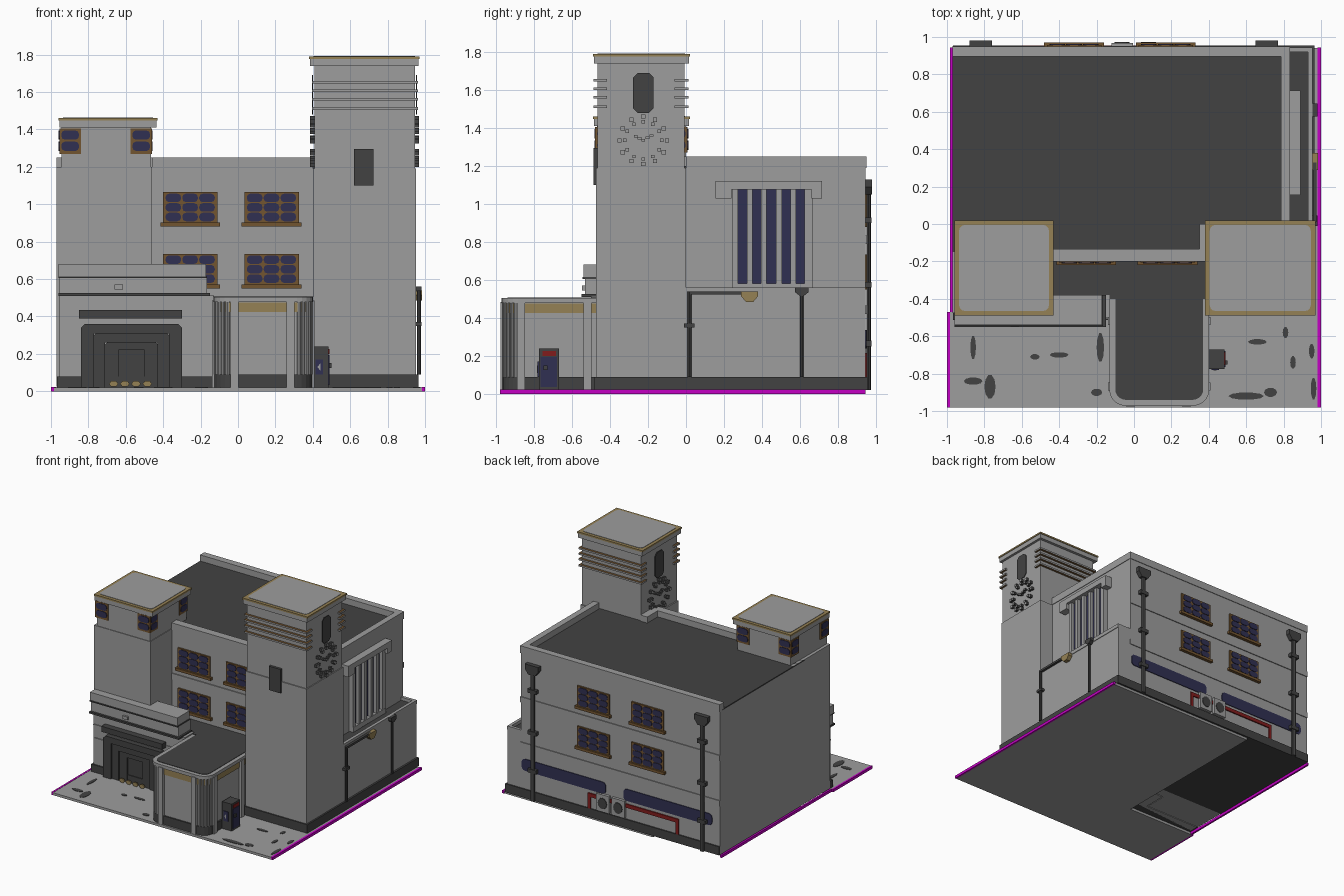
import bpy, bmesh, math

cube = bpy.data.objects.get("Cube")
if cube:
    bpy.data.objects.remove(cube, do_unlink=True)


def material(name, rgb):
    m = bpy.data.materials.new(name)
    m.use_nodes = True
    m.diffuse_color = (*rgb, 1)
    m.node_tree.nodes["Principled BSDF"].inputs["Base Color"].default_value = (*rgb, 1)
    return m


LIGHT = material("light_grey", (0.34, 0.34, 0.34))
DARK = material("dark_grey", (0.055, 0.055, 0.055))
TAN = material("tan", (0.30, 0.22, 0.09))
BROWN = material("brown", (0.17, 0.09, 0.03))
NAVY = material("navy", (0.03, 0.03, 0.085))
MAGENTA = material("magenta", (0.55, 0.0, 0.55))
RED = material("red", (0.22, 0.012, 0.012))


def prism(name, pts, axis, a, b, mat, mat2=None, rule=None):
    """Extrude a 2D outline along an axis; rule(normal) picks faces for mat2."""
    place = {"x": lambda u, v, d: (d, u, v), "y": lambda u, v, d: (u, d, v),
             "z": lambda u, v, d: (u, v, d)}[axis]
    bm = bmesh.new()
    lo = [bm.verts.new(place(u, v, a)) for u, v in pts]
    hi = [bm.verts.new(place(u, v, b)) for u, v in pts]
    bm.faces.new(lo)
    bm.faces.new(hi)
    for i in range(len(pts)):
        j = (i + 1) % len(pts)
        bm.faces.new((lo[i], lo[j], hi[j], hi[i]))
    bmesh.ops.recalc_face_normals(bm, faces=bm.faces)
    bm.normal_update()
    if rule:
        for f in bm.faces:
            f.material_index = int(rule(f.normal))
    me = bpy.data.meshes.new(name)
    bm.to_mesh(me)
    bm.free()
    me.materials.append(mat)
    if mat2:
        me.materials.append(mat2)
    ob = bpy.data.objects.new(name, me)
    bpy.context.collection.objects.link(ob)
    return ob


def box(name, x0, x1, y0, y1, z0, z1, mat, mat2=None, rule=None):
    return prism(name, [(x0, y0), (x1, y0), (x1, y1), (x0, y1)], "z", z0, z1, mat, mat2, rule)


def rounded(u0, u1, v0, v1, r, n=3):
    pts = []
    for cu, cv, s in ((u1 - r, v1 - r, 0), (u0 + r, v1 - r, 90), (u0 + r, v0 + r, 180), (u1 - r, v0 + r, 270)):
        for k in range(n + 1):
            t = math.radians(s + 90 * k / n)
            pts.append((cu + r * math.cos(t), cv + r * math.sin(t)))
    return pts


def disc(cu, cv, ru, rv, n=10):
    return [(cu + ru * math.cos(2 * math.pi * k / n), cv + rv * math.sin(2 * math.pi * k / n)) for k in range(n)]


# Ground slab, magenta side edges and stains
box("pavement", -0.985, 0.985, -0.98, -0.47, 0, 0.02, LIGHT)
box("side_slab", -0.36, 0.985, -0.47, 0.94, 0, 0.02, LIGHT)
box("right_edge", 0.982, 1.0, -0.98, 0.945, 0, 0.022, MAGENTA)
box("left_edge_front", -1.0, -0.985, -0.98, -0.47, 0, 0.022, MAGENTA)
box("left_edge_back", -0.985, -0.97, -0.47, 0.945, 0, 0.022, MAGENTA)
for x, y, w, h in ((-0.86, -0.66, .03, .13), (-0.86, -0.84, .10, .04), (-0.77, -0.87, .06, .13), (-0.53, -0.71, .05, .03),
                   (-0.4, -0.7, .1, .03), (-0.18, -0.66, .04, .16), (-0.2, -0.9, .06, .04), (0.6, -0.92, .19, .04),
                   (0.73, -0.9, .07, .05), (0.66, -0.63, .1, .03), (0.81, -0.58, .03, .06), (0.85, -0.74, .03, .07),
                   (0.95, -0.68, .03, .08), (0.96, -0.88, .03, .12)):
    prism("stain", disc(x, y, w / 2, h / 2), "z", 0.02, 0.023, DARK)

# Main block, low side wing, roofs and parapets
box("main_block", -0.97, 0.83, -0.195, 0.945, 0.025, 1.19, LIGHT)
box("main_roof", -0.97, 0.80, -0.15, 0.92, 1.19, 1.2, DARK)
box("side_wing", 0.80, 0.95, -0.02, 0.945, 0.025, 0.53, LIGHT)
box("side_wing_roof", 0.83, 0.94, 0, 0.92, 0.53, 0.535, DARK)
box("side_wing_rim", 0.93, 0.955, 0, 0.945, 0.53, 0.56, LIGHT)
box("side_wing_back_rim", 0.83, 0.93, 0.92, 0.945, 0.53, 0.56, LIGHT)
box("front_parapet", -0.46, 0.40, -0.2, -0.135, 1.19, 1.25, LIGHT)
box("inner_parapet", 0.35, 0.41, -0.14, 0.0, 1.19, 1.25, LIGHT)
box("right_parapet", 0.785, 0.835, 0, 0.95, 1.19, 1.25, LIGHT)
box("back_parapet", -0.97, 0.835, 0.895, 0.95, 1.19, 1.25, LIGHT)
box("main_plinth", -0.968, 0.965, -0.1, 0.955, 0.02, 0.09, DARK)
box("front_band", -0.46, 0.40, -0.203, -0.19, 0.79, 0.84, LIGHT)
for z in (0.42, 0.79):
    box("back_band", -0.97, 0.832, 0.94, 0.952, z, z + 0.045, LIGHT)


# Windows with rounded panes
def window(x0, z0, y, s):
    def b(n, xa, xb, d, za, zb):
        box(n, xa, xb, min(y, y + s * d), max(y, y + s * d), za, zb, BROWN)
    b("window_frame", x0, x0 + 0.29, 0.012, z0, z0 + 0.185)
    b("window_sill", x0 - 0.015, x0 + 0.305, 0.025, z0, z0 + 0.022)
    for i in range(3):
        for j in range(3):
            u, v = x0 + 0.012 + i * 0.09, z0 + 0.029 + j * 0.051
            prism("window_pane", rounded(u, u + 0.084, v, v + 0.046, 0.02, 2), "y", y + s * 0.008, y + s * 0.017, NAVY)


for z in (0.55, 0.88):
    for x in (-0.40, 0.035):
        window(x, z, -0.195, -1)
    for x in (-0.465, 0.025):
        window(x, z, 0.945, 1)


# Tower caps with a tan border
def cap(x0, x1, y0, y1, z):
    box("cap", x0 + 0.005, x1 - 0.005, y0 + 0.005, y1 - 0.005, z, z + 0.042, LIGHT)
    box("cap_border", x0, x1, y0, y1, z + 0.037, z + 0.05, TAN)
    prism("cap_top", rounded(x0 + 0.025, x1 - 0.025, y0 + 0.025, y1 - 0.025, 0.03), "z", z + 0.05, z + 0.053, LIGHT)


# Left tower with corner windows
box("left_tower", -0.97, -0.46, -0.475, 0, 0.025, 1.2, LIGHT)
box("left_tower_top", -0.945, -0.465, -0.47, 0, 1.2, 1.41, LIGHT)
cap(-0.96, -0.43, -0.49, 0.02, 1.41)
for xa, xb in ((-0.955, -0.845), (-0.575, -0.465)):
    for ya, yb in ((-0.478, -0.375), (-0.095, 0.008)):
        box("corner_window_frame", xa, xb + 0.005, ya, yb, 1.27, 1.405, BROWN)
        for v in (1.285, 1.345):
            prism("corner_pane_y", rounded(xa + 0.01, xb - 0.005, v, v + 0.05, 0.02, 2), "y", ya - 0.004, yb + 0.004, NAVY)
            prism("corner_pane_x", rounded(ya + 0.01, yb - 0.01, v, v + 0.05, 0.02, 2), "x", xa - 0.004, xb + 0.009, NAVY)

# Right clock tower
box("clock_tower", 0.40, 0.952, -0.475, 0, 0.025, 1.19, LIGHT)
box("clock_tower_top", 0.41, 0.945, -0.467, -0.008, 1.19, 1.74, LIGHT)
box("clock_tower_plinth", 0.398, 0.965, -0.485, 0, 0.02, 0.09, DARK)
cap(0.38, 0.97, -0.49, 0.02, 1.74)
flat = lambda n: abs(n.z) > 0.5
for z in (1.505, 1.555, 1.6, 1.645):
    for ya, yb, yc, yd in ((-0.487, -0.46, -0.46, -0.415), (-0.015, 0.012, -0.06, -0.015)):
        box("tower_fin", 0.395, 0.962, ya, yb, z, z + 0.014, LIGHT, BROWN, flat)
        for xa, xb in ((0.395, 0.42), (0.935, 0.962)):
            box("tower_fin_return", xa, xb, yc, yd, z, z + 0.014, LIGHT, BROWN, flat)
box("tower_plaque", 0.62, 0.725, -0.488, -0.46, 1.10, 1.295, DARK)

# Clock marks, hands and grille on both tower sides
edge = lambda n: abs(n.x) < 0.5
for xa, xb in ((0.385, 0.412), (0.943, 0.968)):
    prism("tower_grille", rounded(-0.28, -0.17, 1.48, 1.69, 0.025, 1), "x", xa + 0.01, xb - 0.01, DARK)
    for k in range(12):
        t = k * math.pi / 6
        for r, w in ((0.125, 0.011), (0.098, 0.009)):
            cy, cz = -0.225 + r * math.sin(t), 1.335 + r * math.cos(t)
            box("clock_mark", xa, xb, cy - w, cy + w, cz - w, cz + w, LIGHT, DARK, edge)
    for k, (dy, dz) in enumerate(((0, 0), (0.022, 0.012), (0.044, 0.024), (-0.02, 0.01), (-0.04, 0.02))):
        box("clock_hand", xa, xb, -0.235 + dy, -0.215 + dy, 1.33 + dz, 1.343 + dz, LIGHT, DARK, edge)

# Entrance on the left: wall, layered sign fascia, stepped doorway
box("entrance_wall", -0.955, -0.13, -0.50, -0.38, 0.02, 0.515, LIGHT)
box("entrance_plinth", -0.968, -0.13, -0.512, -0.38, 0.02, 0.08, DARK)
box("fascia_shadow_line", -0.96, -0.15, -0.55, -0.38, 0.51, 0.525, DARK)
box("fascia_lower", -0.955, -0.165, -0.532, -0.38, 0.525, 0.605, LIGHT)
box("fascia_line", -0.96, -0.165, -0.545, -0.38, 0.605, 0.615, DARK)
box("fascia_upper", -0.96, -0.17, -0.54, -0.38, 0.615, 0.68, LIGHT)
box("fascia_badge", -0.66, -0.615, -0.548, -0.53, 0.545, 0.57, LIGHT)
box("entrance_moulding", -0.955, -0.13, -0.507, -0.49, 0.40, 0.408, LIGHT)
box("door_canopy", -0.85, -0.30, -0.55, -0.49, 0.39, 0.435, DARK)
for a, top, y in ((0, 0.36, -0.54), (0.06, 0.31, -0.527), (0.13, 0.27, -0.515)):
    xa, xb, w = -0.84 + a, -0.30 - a, 0.07
    arch = [(xa, 0.02), (xa, top - 0.02), (xa + 0.02, top), (xb - 0.02, top), (xb, top - 0.02), (xb, 0.02),
            (xb - w, 0.02), (xb - w, top - 0.05), (xa + w, top - 0.05), (xa + w, 0.02)]
    prism("door_surround", arch, "y", y, -0.49, DARK)
box("door_panel", -0.66, -0.48, -0.506, -0.49, 0.02, 0.25, DARK)
for x in (-0.68, -0.62, -0.56, -0.5):
    prism("door_litter", disc(x + 0.015, 0.04, 0.025, 0.018, 6), "y", -0.55, -0.54, TAN)
for x in (-0.945, -0.28):
    box("wall_panel", x, x + 0.085, -0.508, -0.49, 0.16, 0.30, LIGHT)


# Central porch with fluted rounded corners
def porch_outline(d):
    pts = [(0.385 + d, -0.2), (-0.115 - d, -0.2)]
    for cx, s in ((-0.045, 180), (0.315, 270)):
        for k in range(6):
            t = math.radians(s + 18 * k)
            pts.append((cx + (0.07 + d) * math.cos(t), -0.885 + (0.07 + d) * math.sin(t)))
    return pts


prism("porch_walls", porch_outline(0), "z", 0.02, 0.48, LIGHT)
prism("porch_plinth", porch_outline(0.012), "z", 0.02, 0.09, DARK)
prism("porch_frieze", porch_outline(0.006), "z", 0.425, 0.475, TAN)
prism("porch_rim", porch_outline(0.017), "z", 0.478, 0.505, LIGHT)
prism("porch_roof", porch_outline(-0.015), "z", 0.505, 0.508, DARK)
box("link_roof_base", -0.45, 0.40, -0.4, -0.19, 0.02, 0.48, LIGHT)
box("link_roof", -0.45, 0.40, -0.4, -0.195, 0.48, 0.508, DARK)
box("porch_left_return", -0.165, -0.11, -0.50, -0.42, 0.02, 0.505, LIGHT)
for cx, s in ((-0.045, 180), (0.315, 270)):
    for k in range(5):
        t = math.radians(s + 9 + 18 * k)
        prism("corner_flute", disc(cx + 0.073 * math.cos(t), -0.885 + 0.073 * math.sin(t), 0.01, 0.01, 8), "z", 0.09, 0.49, LIGHT)
for x in (-0.04, 0.26):
    box("front_pilaster", x, x + 0.043, -0.978, -0.94, 0.02, 0.485, LIGHT)
for y in (-0.89, -0.54):
    for x in (-0.138, 0.37):
        box("side_pilaster", x, x + 0.038, y, y + 0.042, 0.02, 0.485, LIGHT)

# Kiosk beside the porch
box("kiosk_body", 0.40, 0.485, -0.775, -0.67, 0.02, 0.24, DARK)
box("kiosk_side_panel", 0.48, 0.489, -0.765, -0.68, 0.035, 0.195, NAVY)
box("kiosk_red_strip", 0.48, 0.489, -0.755, -0.685, 0.2, 0.225, RED)
box("kiosk_front_panel", 0.415, 0.455, -0.781, -0.77, 0.09, 0.17, NAVY)
prism("kiosk_emblem", [(0.425, 0.13), (0.44, 0.11), (0.44, 0.15)], "y", -0.784, -0.78, LIGHT)
box("kiosk_handle", 0.48, 0.5, -0.75, -0.73, 0.125, 0.15, DARK)

# Tall slit window on the upper side wall
box("slit_window_glass", 0.82, 0.84, 0.25, 0.66, 0.57, 1.08, NAVY)
for y, w in ((0.245, 0.03), (0.32, 0.03), (0.395, 0.03), (0.475, 0.03), (0.55, 0.03), (0.625, 0.04)):
    box("slit_window_mullion", 0.82, 0.868, y, y + w, 0.54, 1.08, LIGHT)
box("slit_window_sill", 0.82, 0.87, 0.245, 0.665, 0.54, 0.58, LIGHT)
box("slit_window_lintel", 0.82, 0.89, 0.155, 0.715, 1.075, 1.12, LIGHT)
for y in (0.155, 0.66):
    box("lintel_end", 0.82, 0.89, y, y + 0.055 + 0.03 * (y < 0.3), 1.03, 1.08, LIGHT)

# Side wall pipes and lamp
prism("side_pipe", disc(0.967, 0.018, 0.011, 0.011, 8), "z", 0.09, 0.54, DARK)
prism("side_pipe_run", disc(0.018, 0.53, 0.01, 0.01, 8), "y", 0.018, 0.0181, DARK).hide_render = True
box("side_pipe_arm", 0.957, 0.977, 0.018, 0.33, 0.523, 0.54, DARK)
box("side_pipe_collar", 0.95, 0.982, -0.01, 0.045, 0.35, 0.37, DARK)
prism("wall_lamp", [(0.29, 0.54), (0.38, 0.54), (0.38, 0.515), (0.355, 0.485), (0.315, 0.485), (0.29, 0.515)], "x", 0.95, 0.985, TAN)
prism("drain_pipe", disc(0.967, 0.61, 0.01, 0.01, 8), "z", 0.09, 0.53, DARK)
prism("drain_hopper", [(0.575, 0.56), (0.645, 0.56), (0.645, 0.535), (0.62, 0.515), (0.6, 0.515), (0.575, 0.535)], "x", 0.95, 0.982, DARK)

# Back wall: downpipes, painted bands, red rail and fan units
for x in (-0.82, 0.71):
    prism("back_pipe", disc(x, 0.962, 0.02, 0.012, 8), "z", 0.02, 1.1, DARK)
    prism("back_pipe_hopper", [(x - 0.06, 1.13), (x + 0.06, 1.13), (x + 0.06, 1.09), (x + 0.03, 1.05),
                               (x - 0.03, 1.05), (x - 0.06, 1.09)], "y", 0.945, 0.98, DARK)
    for z in (0.25, 0.56, 0.9):
        box("back_pipe_bracket", x - 0.038, x + 0.038, 0.945, 0.977, z, z + 0.03, DARK)
for xa, xb in ((0.06, 0.82), (-0.9, -0.1)):
    prism("back_painted_band", rounded(xa, xb, 0.24, 0.335, 0.03), "y", 0.945, 0.951, NAVY)
box("red_rail", -0.6, 0.22, 0.945, 0.955, 0.185, 0.215, RED)
for x in (-0.6, 0.195):
    box("red_post", x, x + 0.025, 0.945, 0.955, 0.09, 0.2, RED)
for x in (-0.12, 0.02):
    box("fan_unit", x, x + 0.115, 0.94, 0.968, 0.1, 0.24, LIGHT)
    prism("fan_grille", disc(x + 0.057, 0.17, 0.04, 0.045, 12), "y", 0.966, 0.973, DARK)
